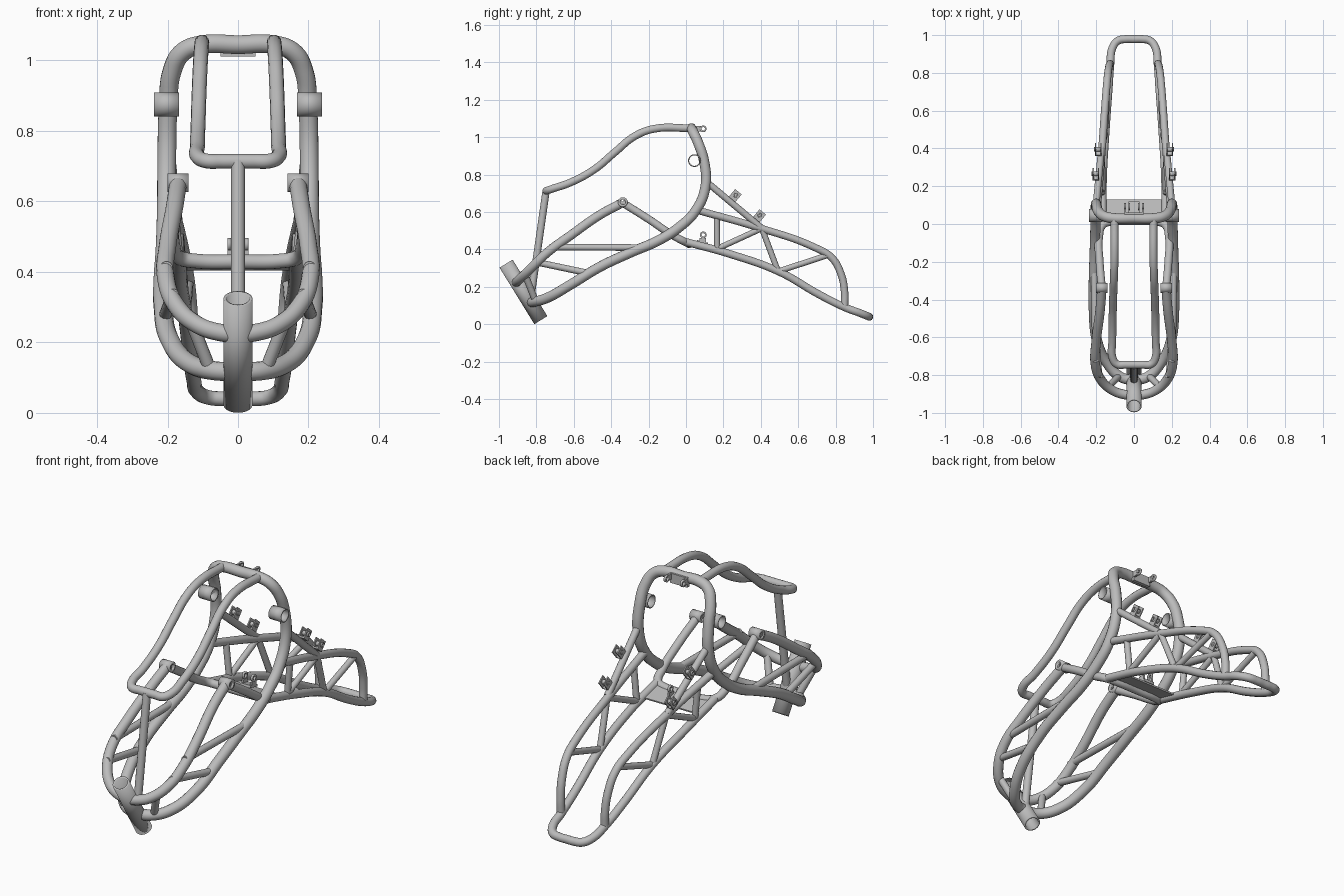
import bpy
import math
from mathutils import Vector

if "Cube" in bpy.data.objects:
    bpy.data.objects.remove(bpy.data.objects["Cube"], do_unlink=True)

steel = bpy.data.materials.new("grey steel")
steel.use_nodes = True
steel.diffuse_color = (0.5, 0.5, 0.5, 1)
steel.node_tree.nodes["Principled BSDF"].inputs["Base Color"].default_value = (0.5, 0.5, 0.5, 1)


def finish(obj, name):
    obj.name = name
    obj.data.materials.clear()
    obj.data.materials.append(steel)
    bpy.ops.object.select_all(action='DESELECT')
    obj.select_set(True)
    bpy.context.view_layer.objects.active = obj
    bpy.ops.object.shade_smooth_by_angle(angle=math.radians(40))
    return obj


def bent_tube(name, points, radius, cyclic=False):
    """Round bar swept along a smooth path."""
    curve = bpy.data.curves.new(name, 'CURVE')
    curve.dimensions = '3D'
    curve.bevel_depth = radius
    curve.bevel_resolution = 5
    curve.resolution_u = 8
    curve.use_fill_caps = True
    spline = curve.splines.new('BEZIER')
    spline.bezier_points.add(len(points) - 1)
    for bp, co in zip(spline.bezier_points, points):
        bp.co = co
        bp.handle_left_type = bp.handle_right_type = 'AUTO'
    spline.use_cyclic_u = cyclic
    temp = bpy.data.objects.new(name + "_path", curve)
    bpy.context.collection.objects.link(temp)
    bpy.context.view_layer.update()
    graph = bpy.context.evaluated_depsgraph_get()
    mesh = bpy.data.meshes.new_from_object(temp.evaluated_get(graph))
    bpy.data.objects.remove(temp, do_unlink=True)
    obj = bpy.data.objects.new(name, mesh)
    bpy.context.collection.objects.link(obj)
    return finish(obj, name)


def flip(p):
    return (-p[0], p[1], p[2])


def symmetric_tube(name, half, radius, cyclic=False):
    """Completes a left half path with its mirror image."""
    bent_tube(name, half + [flip(p) for p in reversed(half) if p[0] > 0], radius, cyclic)


def tube_pair(name, points, radius):
    bent_tube("left_" + name, points, radius)
    bent_tube("right_" + name, [flip(p) for p in points], radius)


def sleeve(name, a, b, radius, wall):
    """Open hollow tube from a to b."""
    a, b = Vector(a), Vector(b)
    bpy.ops.mesh.primitive_cylinder_add(vertices=32, radius=radius, depth=(b - a).length,
                                        end_fill_type='NOTHING', location=(a + b) / 2)
    obj = bpy.context.object
    obj.rotation_euler = (b - a).to_track_quat('Z', 'Y').to_euler()
    solid = obj.modifiers.new("wall", 'SOLIDIFY')
    solid.thickness = wall
    solid.offset = -1
    return finish(obj, name)


def block(name, centre, size, tilt=0):
    bpy.ops.mesh.primitive_cube_add(size=1, location=centre, rotation=(math.radians(tilt), 0, 0))
    obj = bpy.context.object
    obj.scale = size
    return finish(obj, name)


# Steering head
sleeve("head_tube", (0, -.776, .022), (0, -.962, .324), .041, .009)

# Main hoop: over the top, down the sides and forward to the head
symmetric_tube("main_hoop", [
    (0, .03, 1.045), (.1, .03, 1.045), (.155, .04, 1.025), (.187, .065, .97),
    (.198, .097, .87), (.202, .103, .73), (.203, .05, .605), (.205, -.035, .52),
    (.208, -.14, .452), (.213, -.3, .382), (.213, -.46, .307), (.195, -.62, .21),
    (.14, -.74, .142), (.07, -.81, .12), (0, -.825, .118)], .027, True)

# Upper front bow
symmetric_tube("front_bow", [
    (.17, -.34, .65), (.18, -.46, .585), (.2, -.62, .473), (.205, -.74, .385),
    (.178, -.82, .308), (.115, -.88, .25), (.05, -.903, .228), (0, -.907, .224)], .025)

# Cross tube from the front mounts to the rear of the cabin
symmetric_tube("cross_tube", [
    (.17, -.34, .65), (.182, -.2, .562), (.185, -.07, .475),
    (.165, -.005, .44), (.12, .012, .431), (0, .015, .429)], .021)

# Top rails, joined at the front
symmetric_tube("top_rails", [
    (.103, .03, 1.048), (.103, -.17, 1.045), (.106, -.275, 1.005), (.11, -.38, .92),
    (.113, -.49, .828), (.115, -.62, .757), (.113, -.71, .726), (.09, -.742, .715),
    (.045, -.745, .714), (0, -.745, .714)], .021)
bent_tube("centre_post", [(0, -.748, .714), (0, -.83, .14)], .02)

# Side braces at the front
tube_pair("long_brace", [(.203, -.73, .412), (.21, -.25, .41)], .018)
tube_pair("short_brace", [(.185, -.815, .335), (.207, -.53, .275)], .018)
tube_pair("nose_brace", [(.135, -.86, .265), (.08, -.805, .125)], .018)

# Tail frame
symmetric_tube("tail_lower_rails", [
    (.165, .0, .44), (.165, .23, .377), (.15, .5, .28), (.135, .71, .16),
    (.125, .85, .09), (.115, .93, .06), (.085, .97, .044), (.04, .979, .04),
    (0, .979, .04)], .021)
tube_pair("tail_upper_rail", [
    (.197, .06, .61), (.17, .39, .516), (.148, .69, .41), (.14, .78, .355),
    (.133, .83, .265), (.128, .848, .17), (.126, .848, .095)], .02)
tube_pair("tail_stay", [(.2, .105, .765), (.172, .4, .518)], .018)
tube_pair("tail_post", [(.185, .165, .58), (.167, .167, .4)], .016)
tube_pair("tail_strut_front", [(.166, .17, .405), (.17, .41, .515)], .016)
tube_pair("tail_strut_middle", [(.17, .405, .515), (.151, .49, .288)], .016)
tube_pair("tail_strut_rear", [(.15, .5, .285), (.142, .76, .37)], .016)

# Mounts and tabs on each side
for side, s in (("left", 1), ("right", -1)):
    sleeve(side + "_front_mount", (s * .14, -.338, .653), (s * .2, -.338, .653), .026, .012)
    sleeve(side + "_damper_mount", (s * .167, .045, .875), (s * .238, .045, .875), .034, .006)
    for n, (x, y, z) in enumerate(((.2, .265, .69), (.187, .395, .582))):
        tab = f"{side}_seat_tab_{n + 1}"
        for edge, dx in (("inner", -.012), ("outer", .016)):
            block(f"{tab}_{edge}", (s * (x + dx), y, z), (.006, .045, .048), -40)
        block(tab + "_base", (s * (x + .002), y - .016, z - .02), (.034, .045, .008), -40)
        sleeve(tab + "_bush", (s * (x - .016), y, z), (s * (x + .026), y, z), .012, .005)

    # Lugs of the two centre brackets
    sleeve(side + "_top_lug", (s * .042, .092, 1.045), (s * .052, .092, 1.045), .018, .009)
    block(side + "_top_lug_web", (s * .047, .068, 1.045), (.01, .024, .03))
    sleeve(side + "_lower_lug", (s * .02, .092, .478), (s * .03, .092, .478), .018, .009)
    block(side + "_lower_lug_web", (s * .025, .09, .45), (.01, .036, .024))

# Centre brackets
block("top_bracket", (0, .052, 1.036), (.1, .018, .05))
block("lower_bracket", (0, .088, .437), (.06, .06, .012), -14)
block("cross_plate", (0, .07, .423), (.31, .12, .008), -14)
